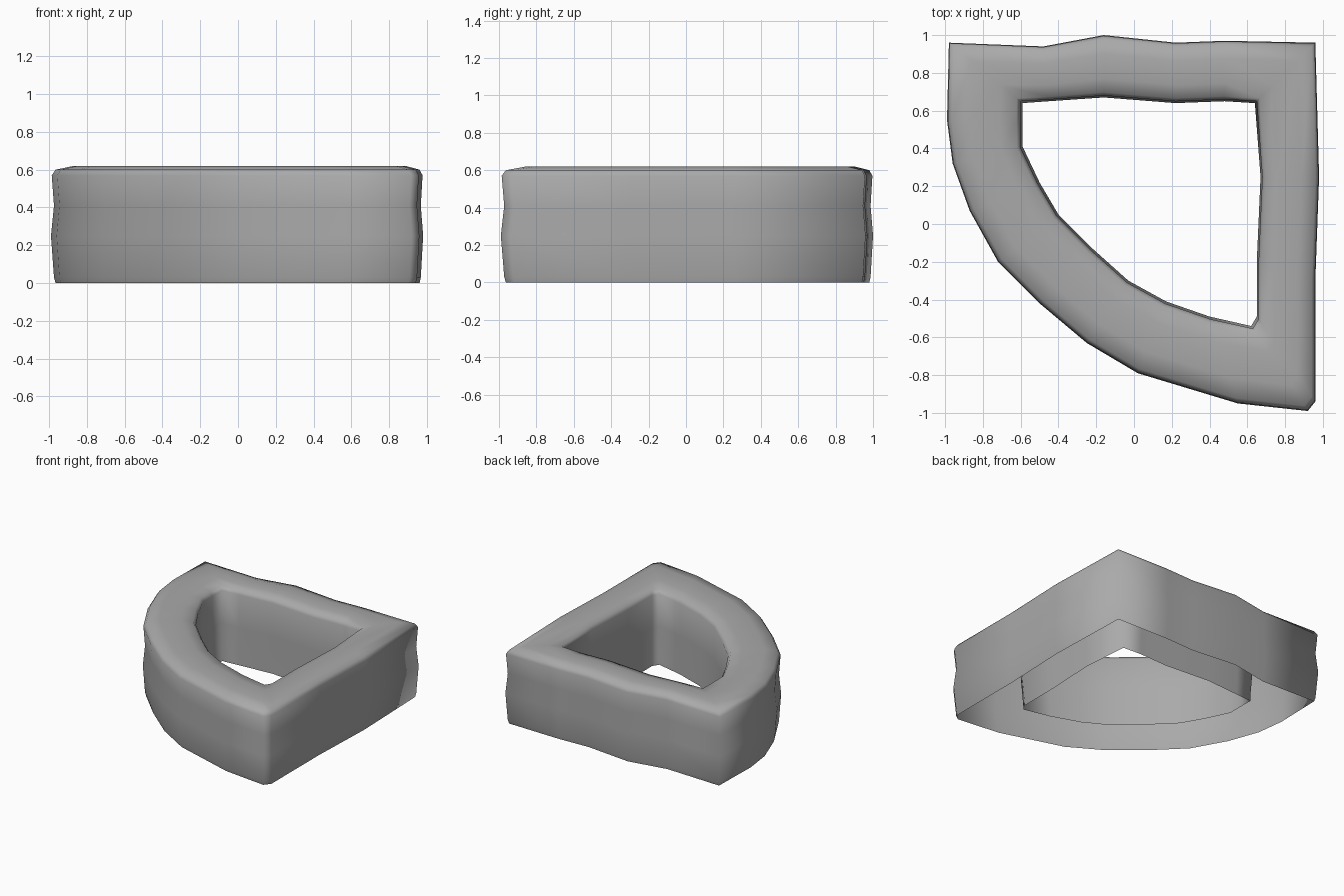
import bpy
import bmesh
from mathutils import Vector

cube = bpy.data.objects.get("Cube")
if cube:
    bpy.data.objects.remove(cube, do_unlink=True)


def flat_material(name, colour):
    mat = bpy.data.materials.new(name)
    mat.use_nodes = True
    mat.diffuse_color = colour
    mat.node_tree.nodes["Principled BSDF"].inputs["Base Color"].default_value = colour
    return mat


# Outline of the ring: matching outer and inner points, seen from above
outer = [(-.98, .96), (-.48, .94), (-.16, 1), (.22, .96), (.48, .97), (.96, .96),
         (.98, .25), (.96, -.3), (.96, -.94), (.92, -.99), (.55, -.95), (.02, -.79),
         (-.25, -.63), (-.5, -.42), (-.72, -.2), (-.87, .07), (-.96, .32), (-.99, .55)]
inner = [(-.59, .64), (-.45, .65), (-.16, .67), (.22, .64), (.48, .65), (.64, .64),
         (.67, .25), (.65, -.2), (.65, -.49), (.62, -.54), (.4, -.49), (.17, -.41),
         (-.03, -.3), (-.22, -.13), (-.4, .05), (-.5, .22), (-.59, .41), (-.59, .53)]

# Wall section, open underneath: share of the way from outer to inner, height
section = [(.06, 0), (.04, .03), (0, .25), (.04, .41), (.01, .57), (.06, .6), (.3, .62),
           (.7, .615), (.92, .6), (.97, .57), (.96, .3), (1, .03), (1, 0)]


def loft_ring(name, outer, inner, section, material):
    """Sweep the section around the two outlines."""
    bm = bmesh.new()
    stations = []
    for o, i in zip(outer, inner):
        a, b = Vector((*o, 0)), Vector((*i, 0))
        stations.append([bm.verts.new(a.lerp(b, t) + Vector((0, 0, z)))
                         for t, z in section])
    for k, here in enumerate(stations):
        after = stations[(k + 1) % len(stations)]
        for j in range(len(section) - 1):
            bm.faces.new((here[j], here[j + 1], after[j + 1], after[j]))
    bmesh.ops.recalc_face_normals(bm, faces=bm.faces)
    bm.faces.ensure_lookup_table()
    # Make sure the crown faces up
    crown = max(bm.faces, key=lambda f: f.calc_center_median().z)
    if crown.normal.z < 0:
        bmesh.ops.reverse_faces(bm, faces=bm.faces)
    mesh = bpy.data.meshes.new(name)
    bm.to_mesh(mesh)
    bm.free()
    for face in mesh.polygons:
        face.use_smooth = True
    mesh.materials.append(material)
    obj = bpy.data.objects.new(name, mesh)
    bpy.context.collection.objects.link(obj)
    return obj


grey = flat_material("plain grey", (.4, .4, .4, 1))
loft_ring("quarter_round_wall", outer, inner, section, grey)
